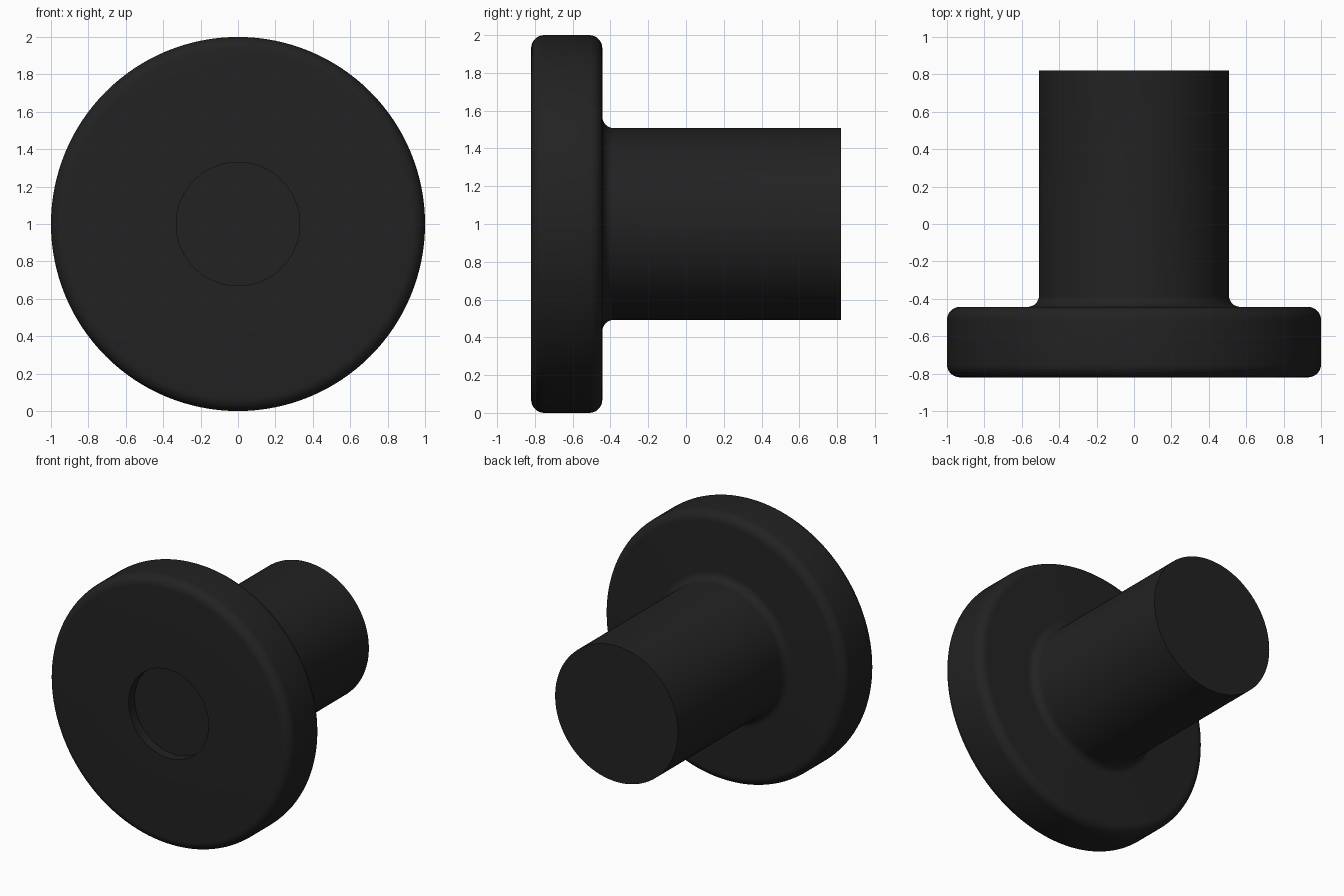
import bpy, bmesh, math
from mathutils import Matrix, Vector

if "Cube" in bpy.data.objects:
    bpy.data.objects.remove(bpy.data.objects["Cube"])

SEGMENTS = 128


def arc(radius, y, size, start, end, steps=8):
    """Quarter-round points as (radius, y), angles in degrees."""
    pts = []
    for i in range(steps + 1):
        a = math.radians(start + (end - start) * i / steps)
        pts.append((radius + size * math.cos(a), y + size * math.sin(a)))
    return pts


# Half section of the flanged pin, from recess floor round to shaft end
back, front, step = 0.82, -0.82, -0.443
shaft_r, recess_r, recess_depth = 0.508, 0.33, 0.07
edge, fillet = 0.07, 0.06
profile = [(0, front + recess_depth), (recess_r, front + recess_depth), (recess_r, front)]
profile += arc(1 - edge, front + edge, edge, -90, 0)
profile += arc(1 - edge, step - edge, edge, 0, 90)
profile += arc(shaft_r + fillet, step + fillet, fillet, 270, 180)
profile += [(shaft_r, back), (0, back)]

# Turn the section about the y axis
bm = bmesh.new()
verts = [bm.verts.new((r, y, 0)) for r, y in profile]
edges = [bm.edges.new(pair) for pair in zip(verts, verts[1:])]
bmesh.ops.spin(bm, geom=verts + edges, cent=(0, 0, 0), axis=(0, 1, 0),
               angle=math.tau, steps=SEGMENTS, use_duplicate=False)
bmesh.ops.remove_doubles(bm, verts=bm.verts, dist=1e-4)
bmesh.ops.recalc_face_normals(bm, faces=bm.faces)
bmesh.ops.transform(bm, matrix=Matrix.Translation(Vector((0, 0, 1))), verts=bm.verts)

mesh = bpy.data.meshes.new("flanged_pin")
bm.to_mesh(mesh)
bm.free()
pin = bpy.data.objects.new("flanged_pin", mesh)
bpy.context.collection.objects.link(pin)

# Black finish
black = bpy.data.materials.new("black")
black.diffuse_color = (0.016, 0.016, 0.016, 1)
black.use_nodes = True
black.node_tree.nodes["Principled BSDF"].inputs["Base Color"].default_value = black.diffuse_color
mesh.materials.append(black)

# Smooth rounds with crisp recess and shaft rims
bpy.context.view_layer.objects.active = pin
pin.select_set(True)
bpy.ops.object.shade_smooth_by_angle(angle=math.radians(30))
